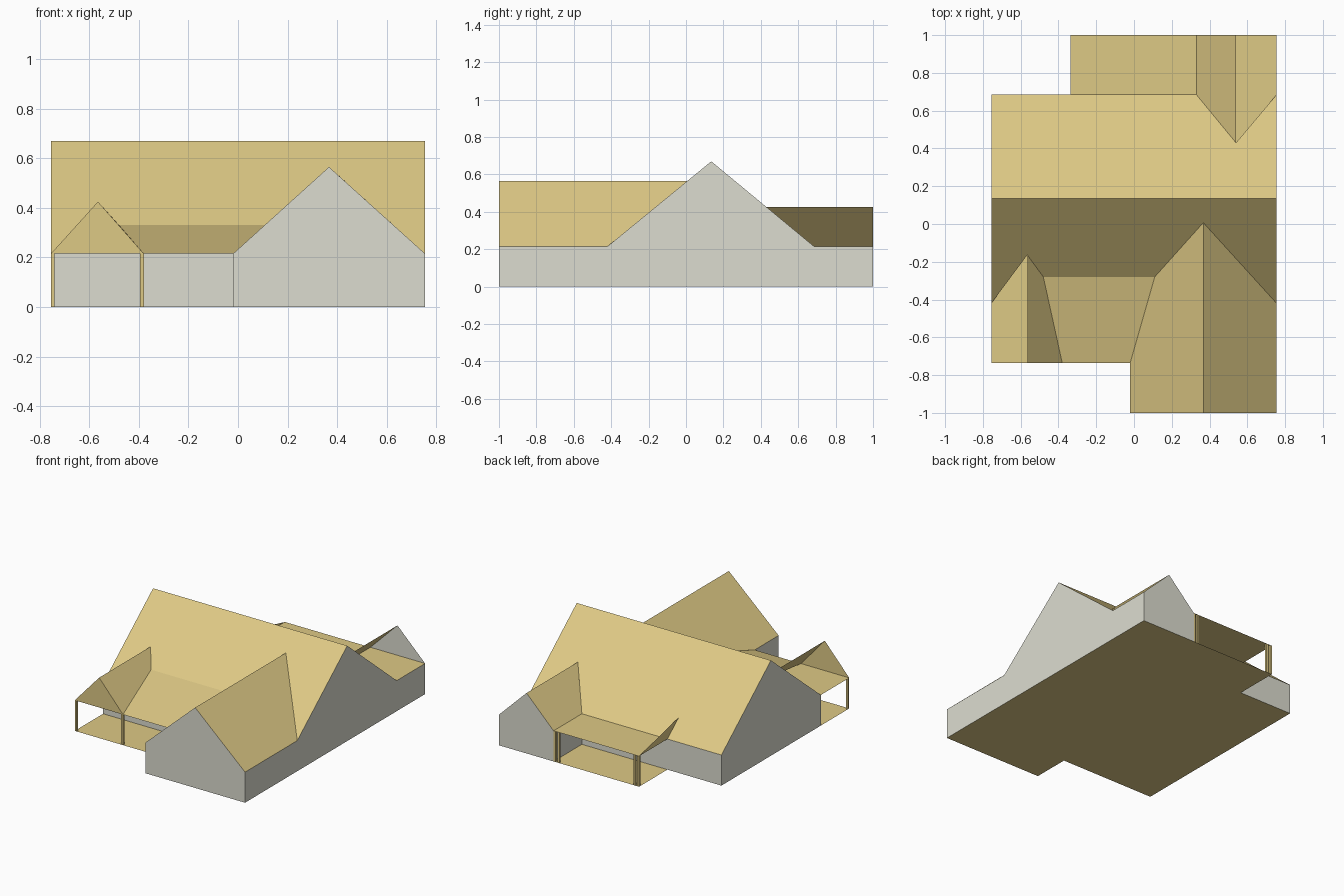
import bpy
from mathutils import Vector

cube = bpy.data.objects.get("Cube")
if cube:
    bpy.data.objects.remove(cube, do_unlink=True)


def material(name, color):
    mat = bpy.data.materials.new(name)
    mat.use_nodes = True
    mat.diffuse_color = color
    bsdf = next(n for n in mat.node_tree.nodes if n.type == 'BSDF_PRINCIPLED')
    bsdf.inputs["Base Color"].default_value = color
    return mat


TAN = material("tan roof", (0.73, 0.585, 0.235, 1))
GREY = material("pale grey wall", (0.72, 0.72, 0.63, 1))

# Main dimensions
W, EAVE, BACK, FRONT, PORCH = 0.755, 0.215, 0.685, -0.42, -0.735
RIDGE_Y, RIDGE_Z = 0.135, 0.67
GARAGE_X, GARAGE_RIDGE, GARAGE_Z = -0.02, 0.367, 0.565
WING_X, WING_RIDGE, WING_Z = 0.33, 0.54, 0.425
GABLE_X, GABLE_RIDGE, GABLE_Z = -0.38, -0.565, 0.425
PATIO_X = -0.335


def panel(name, points, facing, mat):
    """One flat face turned towards the facing direction."""
    mesh = bpy.data.meshes.new(name)
    mesh.from_pydata(points, [], [range(len(points))])
    mesh.update()
    if mesh.polygons[0].normal.dot(Vector(facing)) < 0:
        mesh.flip_normals()
        mesh.update()
    mesh.materials.append(mat)
    obj = bpy.data.objects.new(name, mesh)
    bpy.context.collection.objects.link(obj)


def wall_x(name, x, profile, side, mat=GREY):
    panel(name, [(x, y, z) for y, z in profile], (side, 0, 0), mat)


def wall_y(name, y, profile, side, mat=GREY):
    panel(name, [(x, y, z) for x, z in profile], (0, side, 0), mat)


def box_profile(a, b):
    return [(a, 0), (b, 0), (b, EAVE), (a, EAVE)]


def slope(name, plan, axis, low, high, top):
    """Roof plane over a plan outline, rising from the eave at low to top at high."""
    rise = (top - EAVE) / (high - low)
    panel(name, [(p[0], p[1], EAVE + (p[axis] - low) * rise) for p in plan],
          (0, 0, 1), TAN)


# Floor and attic ceiling share the whole footprint
footprint = [(-W, PORCH), (GARAGE_X, PORCH), (GARAGE_X, -1), (W, -1),
             (W, 1), (PATIO_X, 1), (PATIO_X, BACK), (-W, BACK)]
panel("floor", [(x, y, 0) for x, y in footprint], (0, 0, -1), TAN)
panel("ceiling", [(x, y, EAVE) for x, y in footprint], (0, 0, 1), TAN)

# Walls
wall_x("left_side_wall", W,
       [(-1, 0), (1, 0), (1, EAVE), (BACK, EAVE), (RIDGE_Y, RIDGE_Z),
        (FRONT, EAVE), (-1, EAVE)], 1)
wall_x("right_side_wall", -W,
       [(FRONT, 0), (BACK, 0), (BACK, EAVE), (RIDGE_Y, RIDGE_Z), (FRONT, EAVE)], -1)
wall_y("garage_front_wall", -1,
       [(GARAGE_X, 0), (W, 0), (W, EAVE), (GARAGE_RIDGE, GARAGE_Z), (GARAGE_X, EAVE)], -1)
wall_x("garage_side_wall", GARAGE_X, box_profile(-1, FRONT), -1)
wall_y("front_wall", FRONT, box_profile(-W, GARAGE_X), -1)
wall_y("back_wall", BACK, box_profile(-W, WING_X), 1)
wall_x("wing_side_wall", WING_X, box_profile(BACK, 1), -1)
wall_y("wing_back_wall", 1,
       [(WING_X, 0), (W, 0), (W, EAVE), (WING_RIDGE, WING_Z), (WING_X, EAVE)], 1)

# Valley points where the roofs meet
gable_top = (GABLE_RIDGE, -0.164)
valley_a, valley_b = (-0.48, -0.28), (0.11, -0.28)
garage_top = (GARAGE_RIDGE, 0.007)
wing_top = (WING_RIDGE, 0.43)

# Main roof, notched around the cross gables
slope("main_roof_front",
      [(-W, FRONT), gable_top, valley_a, valley_b, garage_top,
       (W, FRONT), (W, RIDGE_Y), (-W, RIDGE_Y)], 1, FRONT, RIDGE_Y, RIDGE_Z)
slope("main_roof_back",
      [(-W, BACK), (-W, RIDGE_Y), (W, RIDGE_Y), (W, BACK), wing_top, (WING_X, BACK)],
      1, BACK, RIDGE_Y, RIDGE_Z)

# Garage roof
slope("garage_roof_right",
      [(GARAGE_X, -1), (GARAGE_RIDGE, -1), garage_top, valley_b, (GARAGE_X, PORCH)],
      0, GARAGE_X, GARAGE_RIDGE, GARAGE_Z)
slope("garage_roof_left",
      [(GARAGE_RIDGE, -1), (W, -1), (W, FRONT), garage_top],
      0, W, GARAGE_RIDGE, GARAGE_Z)

# Back wing roof, one slope
slope("wing_roof", [(WING_X, 1), (WING_X, BACK), wing_top, (WING_RIDGE, 1)],
      0, WING_X, WING_RIDGE, WING_Z)

# Front porch roofs
slope("porch_roof", [(GABLE_X, PORCH), (GARAGE_X, PORCH), valley_b, valley_a],
      1, PORCH, -0.28, 0.33)
slope("porch_gable_roof",
      [(GABLE_RIDGE, PORCH), (GABLE_X, PORCH), valley_a, gable_top],
      0, GABLE_X, GABLE_RIDGE, GABLE_Z)
wall_y("porch_gable_front", PORCH,
       [(-W, EAVE), (GABLE_X, EAVE), (GABLE_RIDGE, GABLE_Z)], -1, TAN)

# Patio end triangle
wall_x("patio_roof_end", PATIO_X, [(1, EAVE), (BACK, EAVE), (0.557, 0.32)], -1, TAN)

# Posts
POST = 0.015


def post(name, x, y):
    bpy.ops.mesh.primitive_cube_add(size=1, location=(x, y, EAVE / 2))
    obj = bpy.context.object
    obj.name = name
    obj.scale = (POST, POST, EAVE)
    obj.data.materials.append(TAN)


for x in (-W + POST / 2, GABLE_X - POST / 2):
    post("porch_post", x, PORCH + POST / 2)
for corner, inward in ((PATIO_X, 1), (WING_X, -1)):
    for step in (0.5, 2.5):
        post("patio_post", corner + inward * step * POST, 1 - POST / 2)
